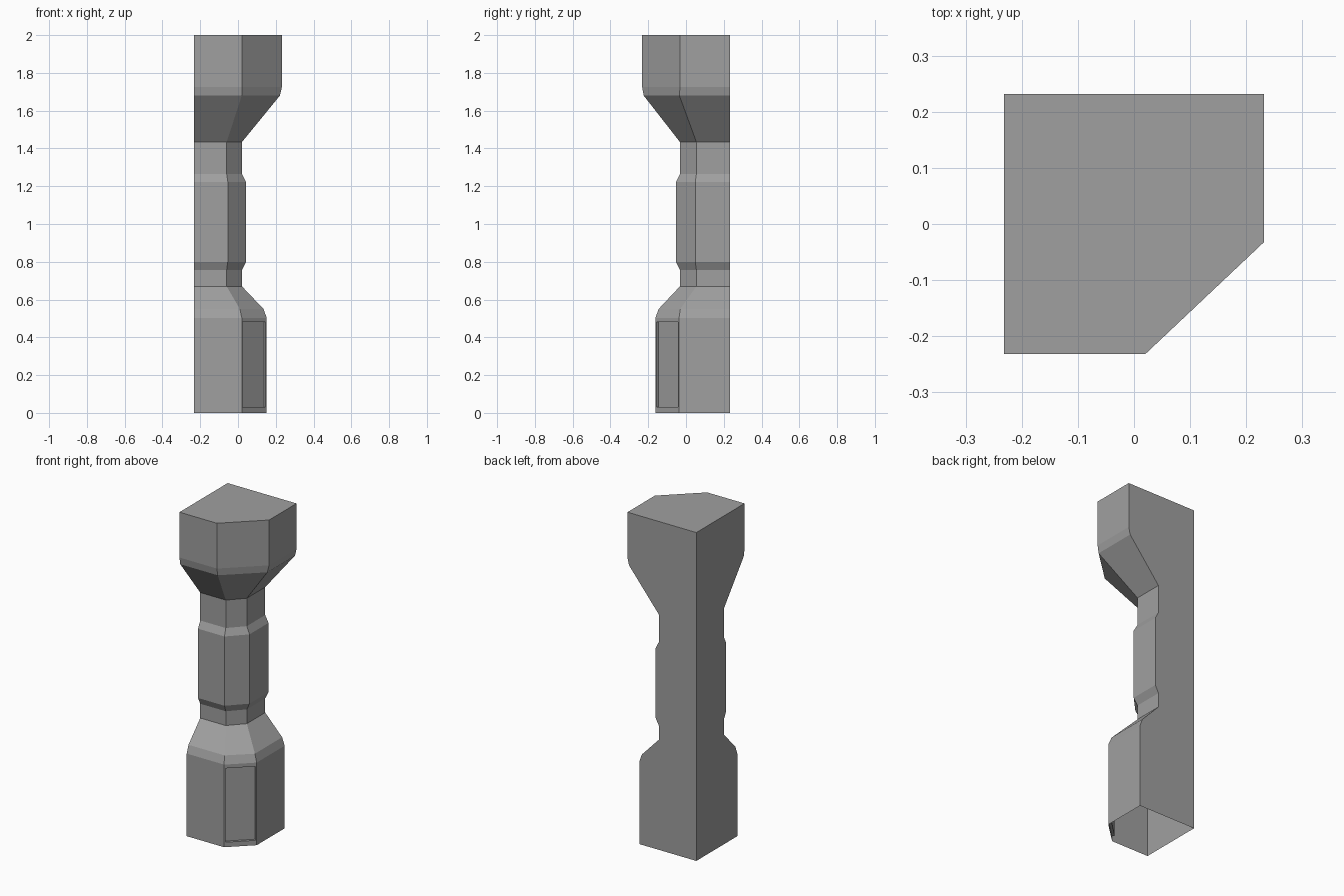
import bpy, bmesh
from mathutils import Vector

default = bpy.data.objects.get("Cube")
if default:
    bpy.data.objects.remove(default)

# Single stone-grey colour
stone = bpy.data.materials.new("stone grey")
stone.use_nodes = True
grey = (0.35, 0.35, 0.35, 1)
stone.diffuse_color = grey
stone.node_tree.nodes["Principled BSDF"].inputs["Base Color"].default_value = grey

BACK, SIDE = 0.232, -0.232

# Cross-sections: right edge x, front edge y, chamfer start x, chamfer end y
base = (0.152, -0.162, 0.02, -0.037)
shoulder = (0.135, -0.145, 0.01, -0.03)
neck = (0.021, -0.032, -0.06, 0.055)
band = (0.043, -0.053, -0.054, 0.049)
head_low = (0.222, -0.224, 0.02, -0.035)
head = (0.232, -0.232, 0.02, -0.032)

levels = [(0, base), (0.503, base), (0.55, shoulder), (0.67, neck),
          (0.757, neck), (0.8, band), (1.222, band), (1.264, neck),
          (1.434, neck), (1.68, head_low), (1.724, head), (2, head)]


def ring(bm, z, section):
    right, front, cham_x, cham_y = section
    outline = [(SIDE, BACK), (SIDE, front), (cham_x, front),
               (right, cham_y), (right, BACK)]
    return [bm.verts.new((x, y, z)) for x, y in outline]


# Column shell, open underneath
bm = bmesh.new()
rings = [ring(bm, z, s) for z, s in levels]
panel = None
for lower, upper in zip(rings, rings[1:]):
    for i in range(5):
        j = (i + 1) % 5
        face = bm.faces.new((lower[i], lower[j], upper[j], upper[i]))
        if i == 2 and panel is None:
            panel = face
bm.faces.new(rings[-1])
bm.normal_update()

# Recessed panel in the chamfered base face
inward = -panel.normal.copy()
bmesh.ops.inset_individual(bm, faces=[panel], thickness=0.01)
for v in panel.verts:
    v.co.z = 0.03 if v.co.z < 0.25 else 0.48
recess = bmesh.ops.extrude_discrete_faces(bm, faces=[panel])["faces"][0]
bmesh.ops.translate(bm, verts=recess.verts[:], vec=inward * 0.015)

mesh = bpy.data.meshes.new("corner_column")
bm.to_mesh(mesh)
bm.free()
mesh.materials.append(stone)
column = bpy.data.objects.new("corner_column", mesh)
bpy.context.collection.objects.link(column)
